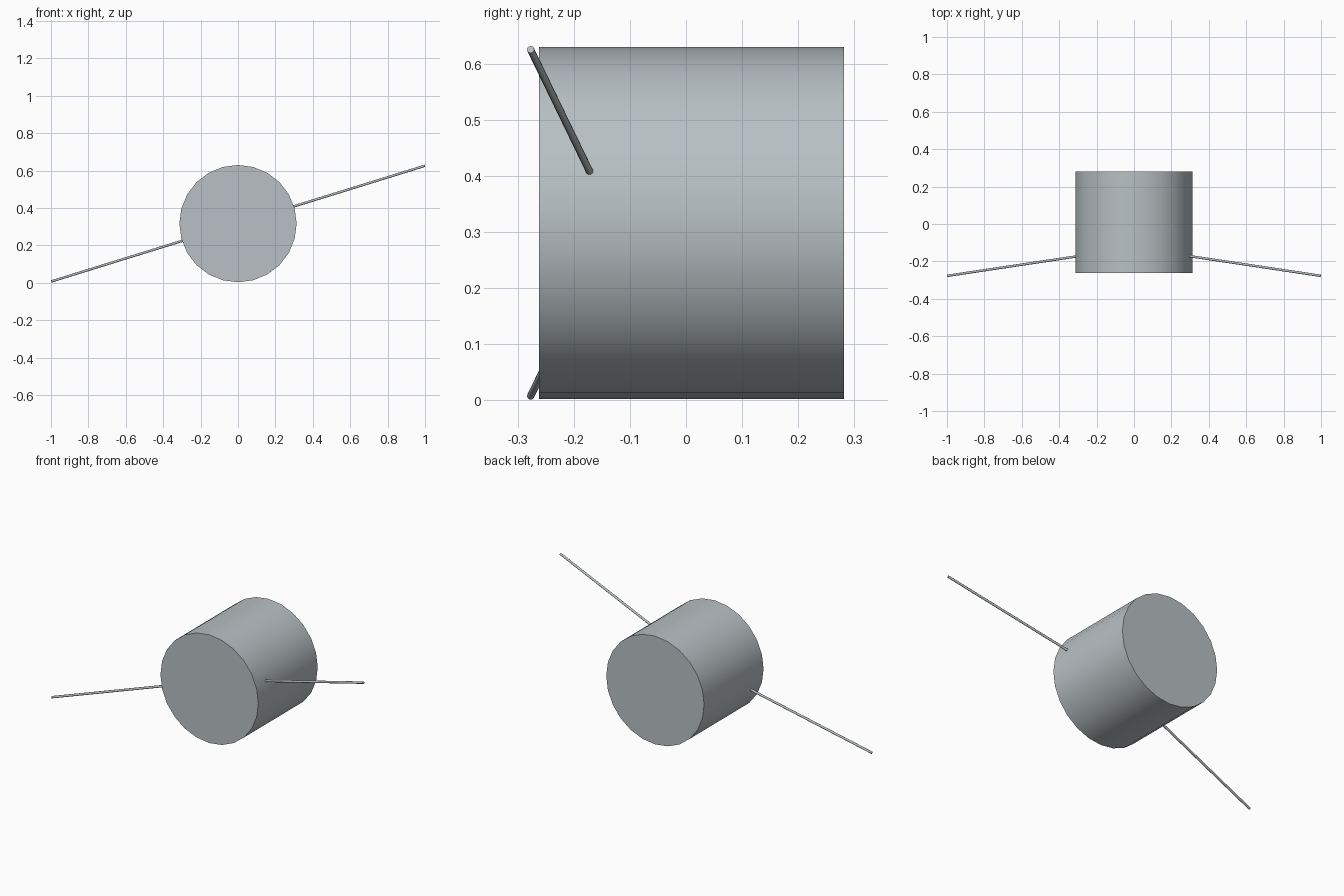
import bpy
import math
from mathutils import Vector

cube = bpy.data.objects.get("Cube")
if cube:
    bpy.data.objects.remove(cube, do_unlink=True)

RADIUS = 0.3135
CENTRE_Z = 0.3165

grey = bpy.data.materials.new("cool grey")
grey.use_nodes = True
colour = (0.48, 0.53, 0.55, 1)
grey.diffuse_color = colour
grey.node_tree.nodes["Principled BSDF"].inputs["Base Color"].default_value = colour


def cylinder_between(name, start, end, radius, sides):
    """Smooth-sided cylinder with flat caps, running from start to end."""
    axis = Vector(end) - Vector(start)
    bpy.ops.mesh.primitive_cylinder_add(
        vertices=sides, radius=radius, depth=axis.length,
        location=(Vector(start) + Vector(end)) / 2,
        rotation=axis.to_track_quat("Z", "Y").to_euler())
    obj = bpy.context.object
    obj.name = name
    obj.data.materials.append(grey)
    bpy.ops.object.shade_smooth_by_angle(angle=math.radians(50))
    return obj


# Drum lying along the front-to-back axis
cylinder_between("drum_body", (0, -0.262, CENTRE_Z), (0, 0.282, CENTRE_Z), RADIUS, 24)

# Thin rods on opposite sides, one rising and one falling, both swept forward
for name, side in (("left_rod", 1), ("right_rod", -1)):
    inner = (side * 0.285, -0.17, CENTRE_Z + side * 0.088)
    outer = (side * 0.998, -0.277, CENTRE_Z + side * 0.309)
    cylinder_between(name, inner, outer, 0.0065, 12)
